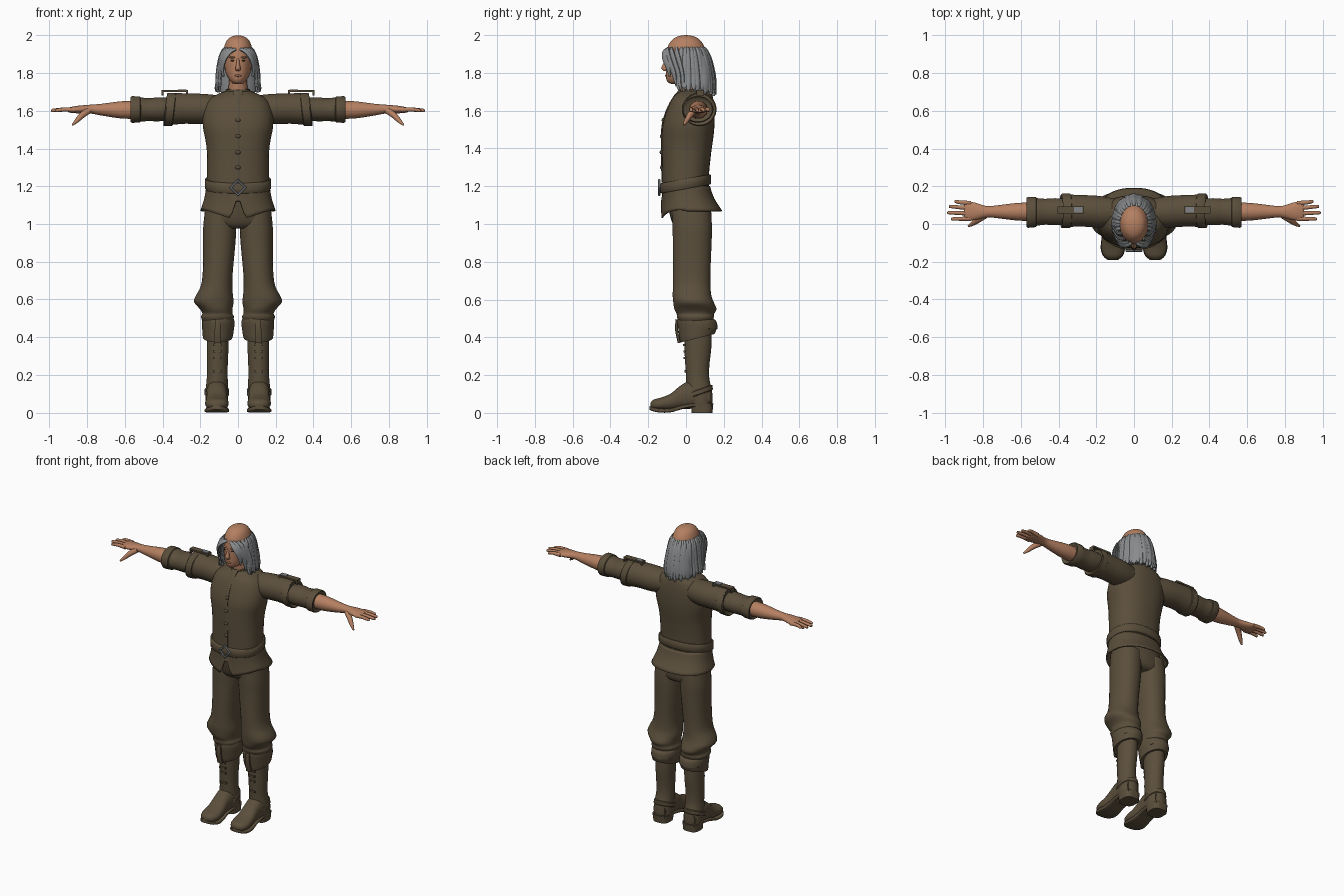
import bpy, bmesh, math
from mathutils import Vector

X, Y, Z = Vector((1, 0, 0)), Vector((0, 1, 0)), Vector((0, 0, 1))
AXES = {'x': (Y, Z), 'y': (X, Z), 'z': (X, Y)}


def material(name, rgb):
    m = bpy.data.materials.new(name)
    m.diffuse_color = (*rgb, 1)
    return m


CLOTH = material("brown cloth", (0.105, 0.078, 0.045))
SKIN = material("tan skin", (0.46, 0.215, 0.12))
HAIR = material("grey hair", (0.25, 0.26, 0.265))
METAL = material("grey metal", (0.22, 0.23, 0.25))
DARK = material("dark eye", (0.06, 0.04, 0.03))


def finish(name, bm, mat, mirror=False, angle=45):
    bmesh.ops.recalc_face_normals(bm, faces=bm.faces[:])
    me = bpy.data.meshes.new(name)
    bm.to_mesh(me)
    bm.free()
    me.materials.append(mat)
    me.shade_smooth()
    me.set_sharp_from_angle(angle=math.radians(angle))
    ob = bpy.data.objects.new(name, me)
    bpy.context.collection.objects.link(ob)
    if mirror:
        ob.modifiers.new("mirror", 'MIRROR')
    return ob


def smooth(rows, k):
    """Catmull-Rom interpolation of cross-section rows."""
    out = []
    for i in range(len(rows) - 1):
        q = [rows[min(max(i + d, 0), len(rows) - 1)] for d in (-1, 0, 1, 2)]
        for j in range(k):
            t = j / k
            out.append([0.5 * (2 * b + (c - a) * t + (2 * a - 5 * b + 4 * c - d) * t * t
                               + (3 * b - a - 3 * c + d) * t ** 3) for a, b, c, d in zip(*q)])
    return out + [list(rows[-1])]


def loft(name, rows, mat, axis='z', n=28, p=2.0, k=3, ref=None, mirror=False, edit=None, caps=True):
    """Skin rows of (x, y, z, radius_u, radius_v); with ref the rings follow the path."""
    rows = smooth(rows, k)
    bm = bmesh.new()
    rings = []
    for i, r in enumerate(rows):
        c = Vector(r[:3])
        u, v = AXES[axis]
        if ref is not None:
            t = (Vector(rows[min(i + 1, len(rows) - 1)][:3]) - Vector(rows[max(i - 1, 0)][:3])).normalized()
            u = t.cross(ref).normalized()
            v = u.cross(t)
        ring = []
        for j in range(n):
            a = 2 * math.pi * (j + 0.5) / n
            cu, sv = math.cos(a), math.sin(a)
            co = c + u * max(r[3], .001) * math.copysign(abs(cu) ** (2 / p), cu) \
                + v * max(r[4], .001) * math.copysign(abs(sv) ** (2 / p), sv)
            ring.append(bm.verts.new(edit(co) if edit else co))
        rings.append(ring)
    for a, b in zip(rings, rings[1:]):
        for j in range(n):
            bm.faces.new((a[j], a[(j + 1) % n], b[(j + 1) % n], b[j]))
    if caps:
        bm.faces.new(rings[0])
        bm.faces.new(rings[-1])
    return finish(name, bm, mat, mirror)


def box(name, c, s, mat, mirror=False):
    bm = bmesh.new()
    bmesh.ops.create_cube(bm, size=1)
    for v in bm.verts:
        v.co = Vector([c[i] + v.co[i] * s[i] for i in range(3)])
    return finish(name, bm, mat, mirror, 30)


def ball(name, c, s, mat, mirror=False):
    bm = bmesh.new()
    bmesh.ops.create_uvsphere(bm, u_segments=14, v_segments=8, radius=1)
    for v in bm.verts:
        v.co = Vector([c[i] + v.co[i] * s[i] for i in range(3)])
    return finish(name, bm, mat, mirror)


# Head, neck and face
loft("head", [(0, 0, 2.0, .004, .005), (0, 0, 1.995, .03, .037), (0, 0, 1.98, .054, .068), (0, 0, 1.95, .07, .092),
              (0, 0, 1.92, .076, .102), (0, -.002, 1.88, .075, .105), (0, -.008, 1.84, .072, .1),
              (0, -.016, 1.8, .065, .091), (0, -.032, 1.77, .05, .074), (0, -.045, 1.75, .034, .05),
              (0, -.05, 1.742, .018, .028)], SKIN)
loft("neck", [(0, .015, 1.79, .05, .05), (0, .02, 1.74, .049, .053), (0, .035, 1.66, .06, .06)], SKIN)
loft("nose", [(0, -.1, 1.878, .007, .008), (0, -.109, 1.85, .009, .012), (0, -.114, 1.825, .014, .018),
              (0, -.106, 1.811, .012, .012)], SKIN, n=12)
ball("eye", (.029, -.1, 1.866), (.011, .006, .004), DARK, True)
ball("brow", (.03, -.1, 1.883), (.018, .008, .005), SKIN, True)
ball("lips", (0, -.104, 1.786), (.02, .008, .006), SKIN)
ball("ear", (.085, .005, 1.845), (.014, .016, .03), SKIN, True)

# Hair: an inner mass, locks hanging around the back, and locks framing the face
loft("hair_mass", [(0, .045, 1.925, .066, .055), (0, .06, 1.88, .084, .065), (0, .08, 1.8, .093, .065),
                   (0, .085, 1.74, .1, .062), (0, .085, 1.7, .098, .055)], HAIR)
N = 23
for i in range(N):
    f = i / (N - 1) * 2 - 1
    a = math.radians(f * 104)
    d = Vector((math.sin(a), math.cos(a), 0))
    end = 1.675 + .035 * abs(f) + .012 * (i % 2)
    prof = [(1.932, .068, .09, .008), (1.912, .084, .108, .012), (1.86, .095, .13, .015), (1.78, .104, .147, .016),
            (1.73, .112, .15, .015), (end, .113, .148, .006)]
    loft(f"hair_lock_{i + 1}", [(d.x * rx, d.y * ry + (.004 * (i % 2)), z, w, .009) for z, rx, ry, w in prof],
         HAIR, n=8, ref=d)
FRONT = [[(.012, -.1, 1.926), (.042, -.113, 1.915), (.07, -.112, 1.88), (.083, -.095, 1.83), (.078, -.085, 1.78)],
         [(.03, -.095, 1.93), (.062, -.1, 1.912), (.085, -.088, 1.86), (.096, -.065, 1.8), (.095, -.05, 1.73)],
         [(.05, -.078, 1.932), (.078, -.075, 1.905), (.094, -.06, 1.85), (.105, -.04, 1.79), (.118, -.03, 1.715)],
         [(.062, -.05, 1.934), (.085, -.048, 1.9), (.098, -.035, 1.85), (.108, -.02, 1.78), (.11, -.012, 1.7)]]
for i, path in enumerate(FRONT):
    loft(f"face_lock_{i + 1}", [(*q, w, .008) for q, w in zip(path, (.008, .016, .018, .015, .004))], HAIR,
         n=8, ref=Vector((.75, -.65, .1)), mirror=True)

# Tunic body, collar and front fastening
loft("tunic", [(0, .05, 1.708, .055, .068), (0, .045, 1.692, .1, .09), (0, .035, 1.66, .155, .11),
               (0, .025, 1.6, .183, .127), (0, .013, 1.52, .187, .138), (0, .008, 1.45, .174, .136),
               (0, .003, 1.38, .165, .131), (0, -.002, 1.25, .164, .123), (0, 0, 1.18, .166, .125)],
     CLOTH, n=40, p=2.3)
loft("collar", [(0, .037, 1.685, .068, .072), (0, .035, 1.712, .064, .066), (0, .035, 1.716, .056, .058)], CLOTH, k=1)
loft("collar_tab", [(0, -.03, 1.706, .024, .008), (0, -.058, 1.675, .022, .008), (0, -.085, 1.635, .008, .006)],
     CLOTH, n=8, p=4, ref=-Y)
loft("front_placket", [(0, -.079, 1.645, .012, .005), (0, -.102, 1.6, .012, .005), (0, -.125, 1.52, .012, .005),
                       (0, -.128, 1.4, .012, .005), (0, -.125, 1.22, .012, .005)], CLOTH, n=8, p=4, ref=-Y)
for i, (y, z) in enumerate([(-.119, 1.55), (-.129, 1.465), (-.13, 1.38), (-.128, 1.3)]):
    ball(f"button_{i + 1}", (0, y, z), (.014, .01, .011), CLOTH)

# Tunic skirt, with a hem that dips to a split at the front
def hem(co):
    x = abs(co.x)
    low = 1.07
    if co.y < 0:
        low = 1.03 + .045 * min(1, (x - .04) / .14) if x > .04 else 1.03 + .13 * (1 - x / .04)
    t = (1.2 - co.z) / .14
    return Vector((co.x, co.y, 1.2 - t * (1.2 - low)))


skirt = loft("tunic_skirt", [(0, 0, 1.2, .168, .127), (0, .012, 1.13, .179, .138), (0, .03, 1.06, .2, .162)],
             CLOTH, n=80, p=2.3, edit=hem, caps=False)
solid = skirt.modifiers.new("thickness", 'SOLIDIFY')
solid.thickness = .008

# Belt, tilted up at the back, with a diamond buckle
tilt = lambda co: co + Z * co.y * .18
loft("belt", [(0, -.002, z, .172 + d, .131 + d) for z, d in ((1.186, 0), (1.191, .004), (1.235, .004), (1.24, 0))],
     CLOTH, n=40, p=2.3, k=1, edit=tilt)
bpy.ops.mesh.primitive_torus_add(major_segments=4, minor_segments=6, major_radius=.038, minor_radius=.008,
                                 location=(0, -.142, 1.193), rotation=(math.pi / 2, 0, 0))
bpy.context.object.name = "belt_buckle"
bpy.context.object.data.materials.append(METAL)

# Sleeves with turned cuffs
loft("upper_sleeve", [(.08, .06, 1.61, .07, .07), (.18, .065, 1.61, .084, .08), (.28, .07, 1.612, .084, .081),
                      (.36, .07, 1.61, .087, .086), (.375, .07, 1.61, .087, .086)], CLOTH, 'x', mirror=True)
lean = lambda co: co + X * (1.61 - co.z) * .12
loft("sleeve_cuff", [(.335, .07, 1.608, .084, .08), (.34, .07, 1.608, .091, .088), (.38, .07, 1.607, .092, .089),
                     (.386, .07, 1.607, .086, .084), (.375, .07, 1.607, .075, .07)], CLOTH, 'x', k=1, mirror=True, edit=lean)
loft("lower_sleeve", [(.34, .065, 1.61, .07, .06), (.42, .065, 1.608, .072, .064), (.47, .065, 1.606, .069, .061),
                      (.51, .064, 1.607, .073, .064), (.54, .063, 1.607, .076, .067)], CLOTH, 'x', mirror=True)
loft("wrist_cuff", [(.515, .063, 1.607, .072, .063), (.52, .063, 1.607, .08, .07), (.562, .062, 1.607, .083, .071),
                    (.57, .062, 1.607, .077, .066), (.56, .062, 1.607, .06, .055)], CLOTH, 'x', k=1, mirror=True)

# Shoulder straps
box("shoulder_strap", (.335, .075, 1.705), (.14, .038, .01), CLOTH, True)
for x in (.27, .4):
    box(f"strap_end_{int(x * 100)}", (x, .075, 1.694), (.01, .038, .026), CLOTH, True)
box("strap_buckle", (.295, .075, 1.709), (.045, .03, .01), METAL, True)

# Forearms, hands and fingers
loft("forearm_and_palm", [(.53, .065, 1.605, .05, .048), (.62, .065, 1.605, .047, .046), (.72, .065, 1.606, .035, .032),
                          (.78, .065, 1.609, .03, .024), (.84, .067, 1.607, .046, .021), (.885, .069, 1.605, .051, .016),
                          (.9, .069, 1.604, .045, .011)], SKIN, 'x', n=20, mirror=True)
for nm, y0, y1, tip in (("little", .11, .119, .952), ("ring", .083, .093, .982),
                        ("middle", .055, .06, .99), ("index", .028, .027, .97)):
    loft(nm + "_finger", [(.865, y0, 1.605, .013, .013), (.92, (y0 + y1) / 2, 1.607, .011, .011),
                          (tip - .008, y1, 1.602, .009, .009), (tip, y1, 1.601, .004, .004)], SKIN, 'x', n=10, mirror=True)
loft("thumb", [(.79, .045, 1.602, .018, .018), (.825, .022, 1.578, .017, .016), (.855, .002, 1.547, .012, .012),
               (.878, -.012, 1.525, .005, .005)], SKIN, n=10, ref=Y, mirror=True)

# Trousers gathered below the knee
loft("trouser_seat", [(0, 0, 1.2, .155, .11), (0, .02, 1.08, .17, .113), (0, .03, 1.0, .165, .1), (0, .033, .975, .11, .07)],
     CLOTH, n=36, p=2.3)
loft("trouser_leg", [(.09, .03, 1.08, .085, .103), (.097, .033, .98, .088, .105), (.099, .033, .9, .086, .103),
                     (.107, .03, .75, .08, .1), (.114, .03, .67, .084, .1), (.125, .032, .62, .099, .103),
                     (.128, .04, .585, .105, .108), (.116, .05, .55, .087, .112), (.109, .05, .525, .08, .1),
                     (.109, .05, .505, .088, .098), (.109, .05, .47, .07, .08)], CLOTH, p=2.2, mirror=True)

# Boots: folded top, shaft, foot, sole, heel and fastenings
fold = lambda co: co + Z * (co.y - .06) * (.25 if co.z < .45 else -.05)
loft("boot_fold", [(.105, .055, .5, .07, .085), (.105, .057, .497, .083, .1), (.105, .06, .47, .087, .107),
                   (.106, .064, .43, .083, .101), (.108, .062, .395, .077, .09), (.108, .062, .4, .06, .07)],
     CLOTH, k=2, mirror=True, edit=fold)
loft("boot_shaft", [(.108, .065, .45, .058, .072), (.108, .063, .35, .058, .072), (.11, .06, .25, .056, .064),
                    (.11, .062, .18, .056, .062), (.112, .07, .12, .06, .068), (.112, .077, .06, .06, .064),
                    (.112, .077, .035, .057, .06)], CLOTH, mirror=True)
loft("boot_foot", [(.112, .125, .08, .045, .045), (.112, .08, .09, .058, .06), (.112, .02, .095, .057, .074),
                   (.112, -.03, .082, .054, .062), (.112, -.08, .058, .059, .045), (.112, -.13, .048, .062, .034),
                   (.112, -.17, .044, .048, .027), (.112, -.188, .042, .02, .012)], CLOTH, 'y', p=2.3, mirror=True)
loft("boot_sole", [(.112, .135, .045, .045, .01), (.112, .03, .04, .056, .01), (.112, -.03, .028, .055, .011),
                   (.112, -.08, .014, .061, .011), (.112, -.13, .012, .065, .011), (.112, -.17, .018, .052, .011),
                   (.112, -.192, .026, .025, .01)], CLOTH, 'y', n=20, p=5, mirror=True)
loft("boot_heel", [(.112, .085, 0, .054, .055), (.112, .085, .05, .058, .06)], CLOTH, p=3, k=1, mirror=True)
ankle = lambda co: co + Z * (co.y - .07) * .35
loft("ankle_band", [(.112, .068, .095, .06, .07), (.112, .067, .1, .066, .076), (.112, .066, .122, .065, .074),
                    (.111, .066, .127, .058, .066)], CLOTH, k=1, mirror=True, edit=ankle)
loft("boot_tongue", [(.108, -.047, .495, .014, .008), (.108, -.05, .44, .016, .008), (.108, -.036, .37, .02, .008)],
     CLOTH, n=8, p=4, ref=-Y, mirror=True)
for i, (y, z) in enumerate([(-.008, .36), (-.007, .325), (-.005, .29), (-.001, .22)]):
    box(f"boot_strap_{i + 1}", (.109, y, z), (.045, .014, .012), CLOTH, True)
